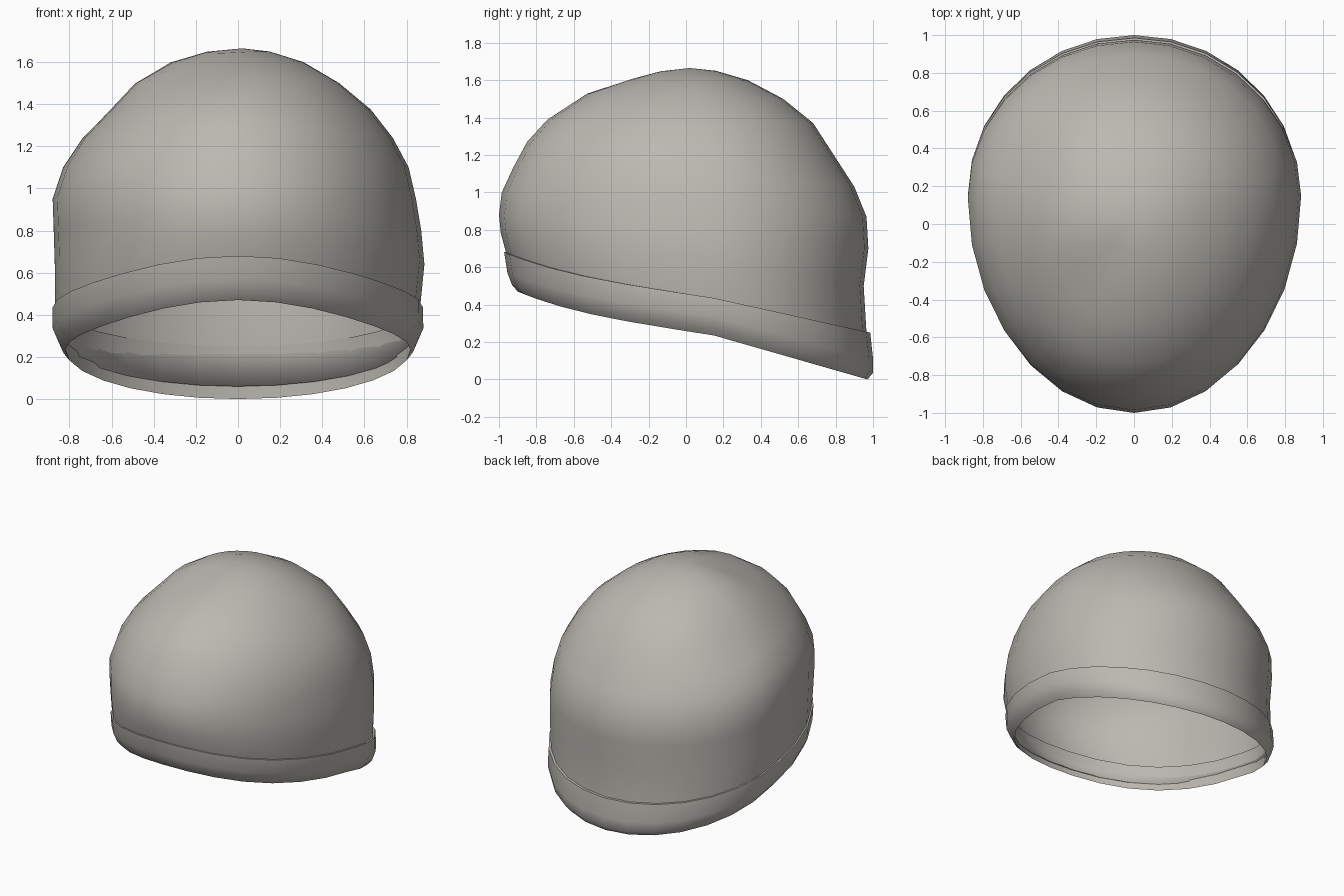
import bpy
import math

SEGMENTS = 28

cube = bpy.data.objects.get("Cube")
if cube:
    bpy.data.objects.remove(cube, do_unlink=True)

# One knitted fabric colour
wool = bpy.data.materials.new("warm_grey_wool")
wool.use_nodes = True
colour = (0.5, 0.48, 0.44, 1)
wool.diffuse_color = colour
wool.node_tree.nodes["Principled BSDF"].inputs["Base Color"].default_value = colour
wool.node_tree.nodes["Principled BSDF"].inputs["Roughness"].default_value = 0.9


def dent(x, y, cx, cy, size, depth):
    return depth * math.exp(-((x - cx) ** 2 + (y - cy) ** 2) / size ** 2)


def egg_ring(front_y, front_z, back_y, back_z, left_x, right_x, side_z, mid_y):
    """Egg-shaped ring, tilted from a high front to a low back."""
    ring = []
    for j in range(SEGMENTS):
        a = 2 * math.pi * j / SEGMENTS
        c, s = math.cos(a), math.sin(a)
        x = c * (left_x if c > 0 else right_x)
        if s >= 0:
            y = mid_y + s * (back_y - mid_y)
            z = side_z + s * (back_z - side_z)
        else:
            y = mid_y - s * (front_y - mid_y)
            z = side_z + (0.7 * -s + 0.3 * s ** 4) * (front_z - side_z)
        ring.append((x, y, z))
    return ring


def build(name, rings, apex=None, closed=False):
    """Loft the rings into a smooth surface."""
    verts = [v for ring in rings for v in ring]
    n = len(rings)
    faces = []
    for i in range(n if closed else n - 1):
        k = (i + 1) % n
        for j in range(SEGMENTS):
            m = (j + 1) % SEGMENTS
            faces.append((i * SEGMENTS + j, i * SEGMENTS + m,
                          k * SEGMENTS + m, k * SEGMENTS + j))
    if apex:
        verts.append(apex)
        base = (n - 1) * SEGMENTS
        faces += [(base + j, base + (j + 1) % SEGMENTS, len(verts) - 1)
                  for j in range(SEGMENTS)]
    mesh = bpy.data.meshes.new(name)
    mesh.from_pydata(verts, [], faces)
    mesh.materials.append(wool)
    obj = bpy.data.objects.new(name, mesh)
    bpy.context.collection.objects.link(obj)
    bpy.ops.object.select_all(action="DESELECT")
    obj.select_set(True)
    bpy.context.view_layer.objects.active = obj
    bpy.ops.object.shade_smooth_by_angle(angle=math.radians(45))
    return obj


# Crown: front y, z / back y, z / left x, right x / side z / middle y
crown_rows = [
    (-0.91, 0.52, 0.97, 0.06, 0.85, 0.85, 0.29, 0.15),
    (-0.96, 0.67, 0.965, 0.25, 0.865, 0.87, 0.44, 0.15),
    (-0.99, 0.78, 0.95, 0.50, 0.885, 0.87, 0.64, 0.15),
    (-1.0, 0.88, 0.975, 0.70, 0.87, 0.875, 0.80, 0.15),
    (-0.985, 1.0, 0.965, 0.87, 0.845, 0.88, 0.95, 0.14),
    (-0.925, 1.13, 0.90, 1.03, 0.81, 0.83, 1.10, 0.12),
    (-0.85, 1.27, 0.79, 1.20, 0.735, 0.74, 1.24, 0.1),
    (-0.74, 1.39, 0.68, 1.37, 0.63, 0.61, 1.375, 0.08),
    (-0.53, 1.53, 0.52, 1.50, 0.48, 0.49, 1.50, 0.05),
    (-0.30, 1.61, 0.33, 1.60, 0.31, 0.32, 1.60, 0.03),
    (-0.14, 1.65, 0.16, 1.65, 0.15, 0.15, 1.65, 0.02),
]
crown_rings = [egg_ring(*row) for row in crown_rows]

# Soft hollows in the slack fabric near the top
for i in range(6, len(crown_rings)):
    crown_rings[i] = [
        (x, y, z - dent(x, y, -0.24, -0.32, 0.2, 0.04)
         - dent(x, y, -0.6, 0.3, 0.18, 0.03))
        for x, y, z in crown_rings[i]]
crown = build("crown", crown_rings, apex=(0.02, 0.02, 1.665))
shell = crown.modifiers.new("fabric_thickness", "SOLIDIFY")
shell.thickness = 0.012
shell.offset = -1


# Folded band, with its lining hanging slightly below the outer edge
def inset(row, amount, drop=0):
    fy, fz, by, bz, lx, rx, sz, my = row
    return (fy + amount, fz - drop, by - amount, bz - drop,
            lx - amount, rx - amount, sz - drop, my)


hem = (-0.93, 0.505, 1.0, 0.035, 0.85, 0.85, 0.27, 0.15)
belly = (-0.955, 0.57, 1.0, 0.11, 0.88, 0.88, 0.335, 0.15)
fold = (-0.972, 0.68, 0.985, 0.25, 0.878, 0.88, 0.435, 0.15)
band_rows = [hem, belly, fold,
             inset(fold, 0.035), inset(belly, 0.035), inset(hem, 0.03, 0.035)]
build("folded_band", [egg_ring(*row) for row in band_rows], closed=True)
